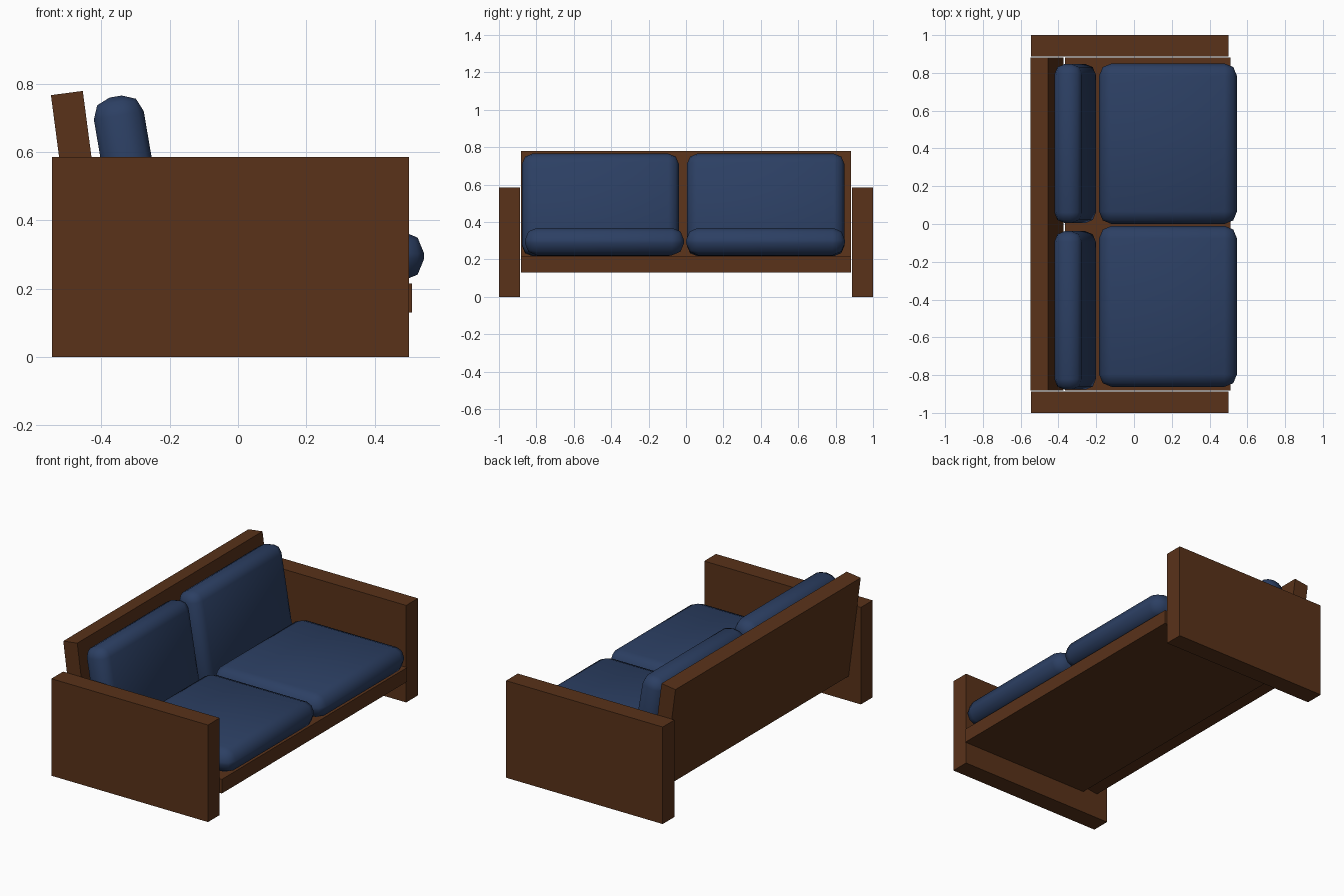
import bpy, math

if "Cube" in bpy.data.objects:
    bpy.data.objects.remove(bpy.data.objects["Cube"])

def material(name, color):
    m = bpy.data.materials.new(name)
    m.diffuse_color = color
    m.use_nodes = True
    m.node_tree.nodes["Principled BSDF"].inputs["Base Color"].default_value = m.diffuse_color
    return m

WOOD = material("brown_wood", (0.10, 0.032, 0.010, 1))
FABRIC = material("blue_fabric", (0.025, 0.05, 0.125, 1))

def box(name, center, size, mat, tilt=0.0, bevel=0.0):
    """Box of a given size, leaned back about y by tilt degrees."""
    bpy.ops.mesh.primitive_cube_add(size=1, location=center)
    ob = bpy.context.object
    ob.name = name
    ob.scale = size
    bpy.ops.object.transform_apply(location=False, rotation=False, scale=True)
    ob.rotation_euler.y = math.radians(-tilt)
    ob.data.materials.append(mat)
    if bevel:
        mod = ob.modifiers.new("soft_edges", 'BEVEL')
        mod.width = bevel
        mod.segments = 2
        mod.limit_method = 'NONE'
        bpy.ops.object.shade_smooth()
    return ob

# Slab arms that reach the floor
for side, s in (("left", -1), ("right", 1)):
    box(side + "_arm_panel", (-0.0225, s * 0.944, 0.2925), (1.045, 0.112, 0.585), WOOD)

# Seat board and leaning back board, with a narrow slot between them
box("seat_board", (0.0725, 0, 0.1725), (0.875, 1.765, 0.085), WOOD)
box("back_board", (-0.4605, 0, 0.465), (0.094, 1.765, 0.62), WOOD, tilt=7.5)

# Two seat cushions and two back cushions, slightly uneven as if placed by hand
for side, seat_y, back_y in (("left", (-0.862, -0.01), (-0.877, -0.038)),
                             ("right", (0.0, 0.85), (0.005, 0.847))):
    box(side + "_seat_cushion", (0.18, sum(seat_y) / 2, 0.295),
        (0.73, seat_y[1] - seat_y[0], 0.147), FABRIC, bevel=0.066)
    box(side + "_back_cushion", (-0.312, sum(back_y) / 2, 0.491),
        (0.148, back_y[1] - back_y[0], 0.55), FABRIC, tilt=9.7, bevel=0.056)
